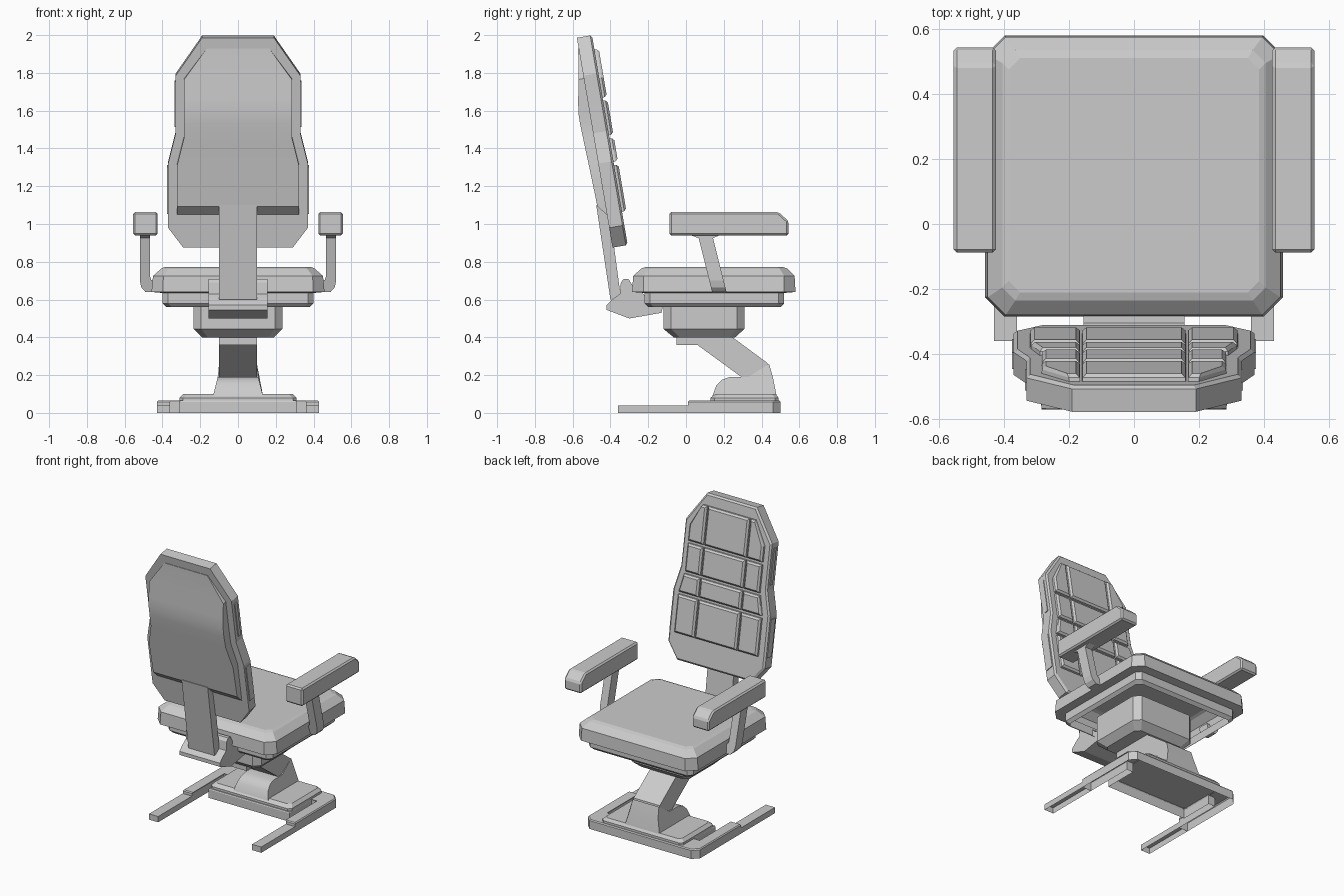
import bpy, bmesh

if "Cube" in bpy.data.objects:
    bpy.data.objects.remove(bpy.data.objects["Cube"])


def loft(name, loops, cap_a=True, cap_b=True, bevel=0, smooth=False):
    """Skin a list of equal-length point loops into one object."""
    bm = bmesh.new()
    rows = [[bm.verts.new(p) for p in loop] for loop in loops]
    n = len(rows[0])
    for a, b in zip(rows, rows[1:]):
        for i in range(n):
            j = (i + 1) % n
            bm.faces.new((a[i], a[j], b[j], b[i]))
    if cap_a:
        bm.faces.new(rows[0])
    if cap_b:
        bm.faces.new(rows[-1][::-1])
    bmesh.ops.recalc_face_normals(bm, faces=bm.faces)
    me = bpy.data.meshes.new(name)
    bm.to_mesh(me)
    bm.free()
    ob = bpy.data.objects.new(name, me)
    bpy.context.collection.objects.link(ob)
    if bevel:
        m = ob.modifiers.new("bevel", 'BEVEL')
        m.width, m.segments, m.limit_method = bevel, 1, 'ANGLE'
    if smooth:
        bpy.context.view_layer.objects.active = ob
        ob.select_set(True)
        bpy.ops.object.shade_smooth_by_angle(angle=0.45)
        ob.select_set(False)
    return ob


def octo(hx, y0, y1, z, c):
    """Rectangle with cut corners at height z."""
    half = [(hx - c, y0), (hx, y0 + c), (hx, y1 - c), (hx - c, y1)]
    return [(x, y, z) for x, y in half] + [(-x, y, z) for x, y in half[::-1]]


def side(name, pts, x0, x1, **kw):
    """Extrude a (y, z) profile along x."""
    return loft(name, [[(x, y, z) for y, z in pts] for x in (x0, x1)], **kw)


def tilt(x, z, d):
    """Point on the reclined back, d forward of its rear plane."""
    return (x, -0.58 + 0.17 * (2 - z) + d, z + 0.17 * d)


def mirrored(half):
    return half + [(-x, z) for x, z in half[::-1]]


def shrink(pts, t):
    """Inset a convex outline by scaling towards its bounding centre."""
    xs, zs = [p[0] for p in pts], [p[1] for p in pts]
    cx, cz = (min(xs) + max(xs)) / 2, (min(zs) + max(zs)) / 2
    kx, kz = 1 - 2 * t / (max(xs) - min(xs)), 1 - 2 * t / (max(zs) - min(zs))
    return [(cx + (x - cx) * kx, cz + (z - cz) * kz) for x, z in pts]


# base: U-shaped frame, thin rear runners and stepped plate, open underneath
frame = mirrored([(0.31, 0.12), (0.31, 0.36), (0.36, 0.36), (0.36, 0.01),
                  (0.43, 0.01), (0.43, 0.46), (0.39, 0.50)])
loft("base_frame", [[(x, y, z) for x, y in shrink(frame, t)]
                    for z, t in ((0, 0), (0.058, 0), (0.065, 0.006))], cap_a=False)
for s in (1, -1):
    loft("base_runner", [[(s * x, y, z) for x, y in
                          ((0.36, -0.36), (0.43, -0.36), (0.43, 0.01), (0.36, 0.01))]
                         for z in (0, 0.04)], cap_a=False)
loft("base_plate", [octo(0.31, 0.13, 0.49, 0.06, 0.02), octo(0.31, 0.13, 0.49, 0.08, 0.02),
                    octo(0.29, 0.155, 0.475, 0.10, 0.02)], cap_a=False)

# pedestal: flared foot and leaning arm
foot = [(0.14, 0.09), (0.16, 0.145), (0.19, 0.175), (0.23, 0.19), (0.33, 0.19),
        (0.44, 0.26), (0.46, 0.19), (0.48, 0.09)]
loft("pedestal_foot", [[(s * (0.10 + max(0, 0.22 - z) * 0.25), y, z) for y, z in foot]
                       for s in (1, -1)], smooth=True)
side("pedestal_arm", [(-0.05, 0.36), (0.06, 0.36), (0.30, 0.185), (0.44, 0.19),
                      (0.43, 0.265), (0.24, 0.405), (-0.05, 0.405)], -0.10, 0.10)

# swivel block under the seat
loft("swivel_block", [octo(0.19, -0.065, 0.26, 0.40, 0.03), octo(0.235, -0.12, 0.31, 0.445, 0.04),
                      octo(0.235, -0.12, 0.31, 0.62, 0.04)])

# seat: cushion and tray in one shell, open underneath
loft("seat", [octo(0.385, -0.21, 0.51, 0.773, 0.035), octo(0.405, -0.235, 0.535, 0.765, 0.04),
              octo(0.45, -0.28, 0.575, 0.725, 0.055), octo(0.458, -0.285, 0.58, 0.64, 0.06),
              octo(0.40, -0.22, 0.52, 0.635, 0.03), octo(0.40, -0.22, 0.52, 0.58, 0.03),
              octo(0.38, -0.20, 0.50, 0.56, 0.03)], cap_b=False)

# armrests: pad and post curving in to the seat edge
post = [(0.465, 0.94, 0.52, 0.94), (0.465, 0.925, 0.52, 0.925), (0.465, 0.72, 0.52, 0.70),
        (0.46, 0.705, 0.512, 0.665), (0.45, 0.70, 0.49, 0.64), (0.43, 0.70, 0.43, 0.64)]
for s in (1, -1):
    side("armrest_pad", [(-0.088, 0.94), (0.543, 0.94), (0.543, 1.015), (0.49, 1.063),
                         (-0.088, 1.063)], s * 0.425, s * 0.555, bevel=0.01)
    loops = []
    for k, (xi, zi, xo, zo) in enumerate(post):
        w = 0.075 if k == 0 else 0.038
        yi, yo = (0.105 + (0.925 - z) * 0.25 for z in (zi, zo))
        loops.append([(s * xi, yi - w, zi), (s * xi, yi + w, zi),
                      (s * xo, yo + w, zo), (s * xo, yo - w, zo)])
    loft("armrest_post", loops)

# hinge bracket and upright bar
side("hinge_bracket", [(-0.42, 0.545), (-0.30, 0.50), (-0.13, 0.53), (-0.12, 0.57),
                       (-0.20, 0.60), (-0.24, 0.645), (-0.28, 0.67), (-0.305, 0.71),
                       (-0.33, 0.71), (-0.345, 0.69), (-0.35, 0.63), (-0.39, 0.60),
                       (-0.42, 0.57)], -0.155, 0.155, smooth=True)
side("back_bar", [(-0.40, 0.60), (-0.345, 0.61), (-0.41, 1.10), (-0.475, 1.10)], -0.10, 0.10)

# backrest slab
outline = mirrored([(0.29, 0.875), (0.37, 0.98), (0.37, 1.32), (0.33, 1.48),
                    (0.33, 1.785), (0.19, 1.986)])
loft("backrest", [[tilt(x, z, d) for x, z in shrink(outline, t)]
                  for d, t in ((0, 0), (0.07, 0), (0.08, 0.012))])

# curved rear shell: (height, half width, depth)
shell = [(1.05, 0.322, 0.002), (1.10, 0.322, 0.042), (1.32, 0.322, 0.05), (1.46, 0.287, 0.056),
         (1.54, 0.285, 0.059), (1.60, 0.285, 0.058), (1.67, 0.285, 0.047),
         (1.77, 0.285, 0.027), (1.93, 0.165, 0.003)]
loft("rear_shell", [[tilt(-w, z, 0.005), tilt(-w, z, -d), tilt(w, z, -d), tilt(w, z, 0.005)]
                    for z, w, d in shell], smooth=True)

# front cushions: (bottom, top, outer half width at bottom, at top)
for z0, z1, w0, w1 in ((1.05, 1.30, 0.32, 0.32), (1.315, 1.44, 0.318, 0.29),
                       (1.455, 1.64, 0.285, 0.285), (1.655, 1.91, 0.285, 0.20)):
    zm = 1.76 if z1 > 1.9 else (z0 + z1) / 2
    wm = w0 if z1 > 1.9 else (w0 + w1) / 2
    edge = [(0.165, z0), (w0, z0), (wm, zm), (w1, z1), (0.165, z1)]
    mid = [(-0.16, z0), (0.16, z0), (0.16, z1), (-0.16, z1)]
    for name, pts, s in (("side_cushion", edge, 1), ("side_cushion", edge, -1),
                         ("centre_cushion", mid, 1)):
        loft(name, [[tilt(s * x, z, d) for x, z in shrink(pts, t)]
                    for d, t in ((0.075, 0), (0.092, 0.002), (0.103, 0.014))])

# trim strips on the backrest edges
for s in (1, -1):
    for x, z0, z1, d0, d1 in ((0.371, 1.05, 1.30, 0.015, 0.065), (0.331, 1.51, 1.75, 0.025, 0.05)):
        loft("edge_trim", [[tilt(s * (x + o), z, d) for z, d in
                            ((z0, d0), (z0, d1), (z1, d1), (z1, d0))] for o in (-0.01, 0.004)])
